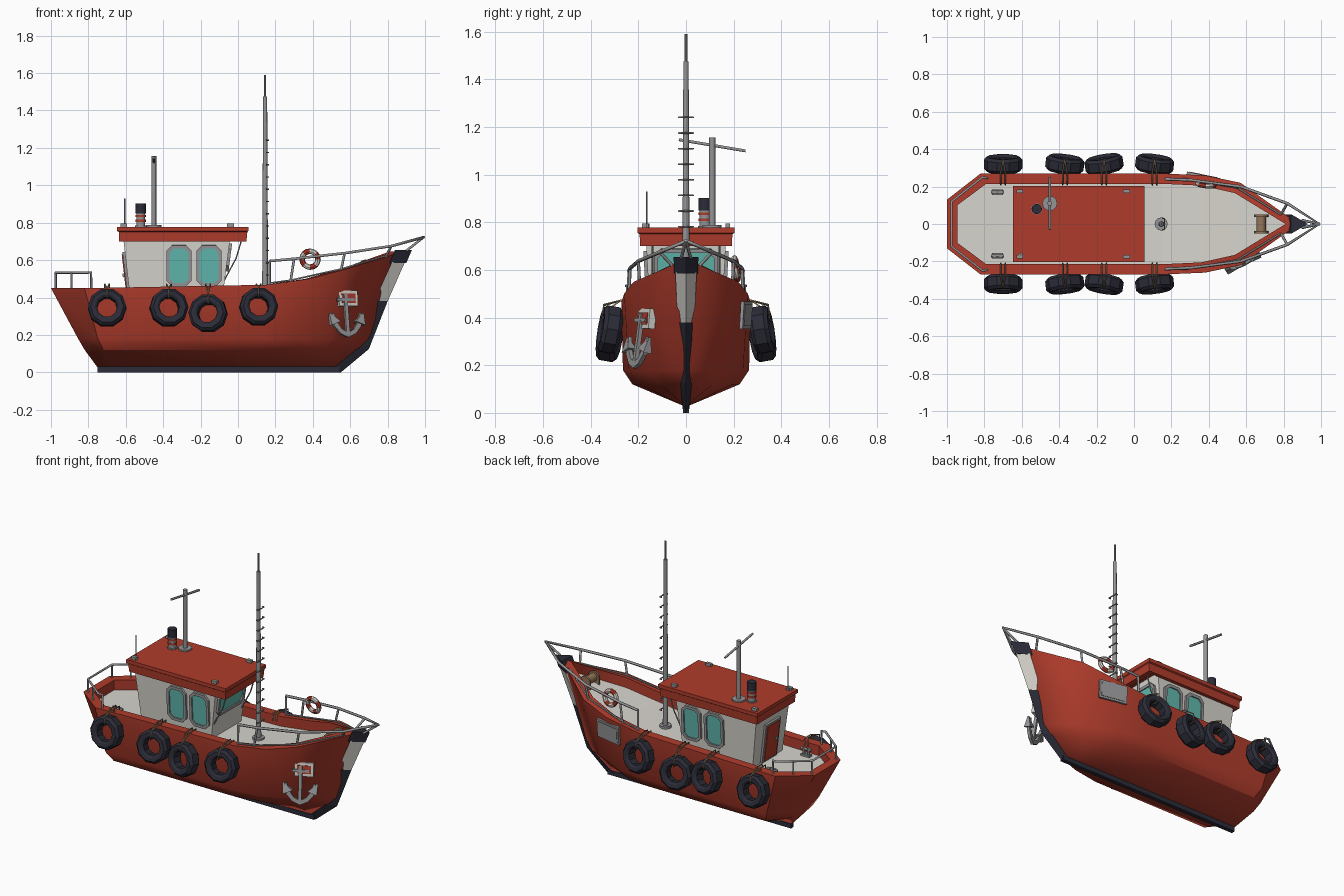
import bpy, bmesh
from math import sin, cos, pi, radians
from mathutils import Matrix, Vector

if "Cube" in bpy.data.objects:
    bpy.data.objects.remove(bpy.data.objects["Cube"])

def mat(name, c):
    m = bpy.data.materials.new(name)
    m.diffuse_color = (*c, 1)
    m.use_nodes = True
    m.node_tree.nodes["Principled BSDF"].inputs["Base Color"].default_value = m.diffuse_color
    return m

RED = mat("red", (.43, .045, .025))
WHITE = mat("white", (.68, .66, .61))
DARK = mat("dark", (.025, .025, .04))
TEAL = mat("teal", (.12, .48, .42))
BROWN = mat("brown", (.3, .18, .1))
ROPE = mat("rope", (.3, .22, .12))
GREY = mat("grey", (.3, .3, .31))
I = Matrix()

def T(x, y, z, rz=0, rx=0, ry=0):
    return (Matrix.Translation((x, y, z)) @ Matrix.Rotation(rz, 4, 'Z')
            @ Matrix.Rotation(ry, 4, 'Y') @ Matrix.Rotation(rx, 4, 'X'))

def finish(name, bm, mats, M=I, smooth=None):
    bmesh.ops.remove_doubles(bm, verts=bm.verts, dist=1e-5)
    bmesh.ops.recalc_face_normals(bm, faces=bm.faces)
    bm.transform(M)
    me = bpy.data.meshes.new(name)
    bm.to_mesh(me)
    bm.free()
    ob = bpy.data.objects.new(name, me)
    bpy.context.collection.objects.link(ob)
    for m in mats:
        if m:
            me.materials.append(m)
    if smooth:
        bpy.ops.object.select_all(action='DESELECT')
        bpy.context.view_layer.objects.active = ob
        ob.select_set(True)
        bpy.ops.object.shade_smooth_by_angle(angle=radians(smooth))
    return ob

def loft(name, rings, mats, ring=True, path=False, cap=True, M=I, smooth=None, band=2):
    bm = bmesh.new()
    vs = [[bm.verts.new(p) for p in r] for r in rings]
    n, k = len(vs), len(vs[0])
    for i in range(n if path else n - 1):
        for j in range(k if ring else k - 1):
            a, b = vs[i], vs[(i + 1) % n]
            f = bm.faces.new((a[j], a[(j + 1) % k], b[(j + 1) % k], b[j]))
            f.material_index = (i // band) % len(mats)
    if cap and not path:
        bm.faces.new(vs[0])
        bm.faces.new(vs[-1])
    return finish(name, bm, mats, M, smooth)

def lathe(name, prof, mats, M=I, n=12, closed=False, smooth=40):
    rings = [[(r * cos(2 * pi * i / n), r * sin(2 * pi * i / n), z) for r, z in prof] for i in range(n)]
    return loft(name, rings, mats, closed, True, False, M, smooth)

def cyl(name, x, y, z0, z1, r0, m=GREY, r1=None, n=12):
    r1 = r0 if r1 is None else r1
    return lathe(name, [(0, z0), (r0, z0), (r1, z1), (0, z1)], [m], T(x, y, 0), n)

def box(name, size, m, M):
    bm = bmesh.new()
    bmesh.ops.create_cube(bm, size=1, matrix=Matrix.Diagonal((*size, 1)))
    return finish(name, bm, [m], M)

def tube(name, pts, r, m=GREY, M=I):
    cu = bpy.data.curves.new(name, 'CURVE')
    cu.dimensions = '3D'
    cu.bevel_depth, cu.bevel_resolution, cu.use_fill_caps = r, 1, True
    sp = cu.splines.new('POLY')
    sp.points.add(len(pts) - 1)
    for p, q in zip(sp.points, pts):
        p.co = (*(M @ Vector(q)), 1)
    cu.materials.append(m)
    ob = bpy.data.objects.new(name, cu)
    bpy.context.collection.objects.link(ob)

def both(pts):
    return pts + [(x, -y, z) for x, y, z in reversed(pts) if y]

def octagon(w, h, y, c=.03):
    w, h = w / 2, h / 2
    q = [(w, h - c), (w - c, h), (c - w, h), (-w, h - c), (-w, c - h), (c - w, -h), (w - c, -h), (w, c - h)]
    return [(x, y, z) for x, z in q]

def window(name, w, h, M):
    a, b = (w, h), (w - .035, h - .035)
    loft(name + "_frame", [octagon(*a, -.01), octagon(*a, .012), octagon(*b, .012, .022), octagon(*b, -.01, .022)],
         [GREY], path=True, M=M)
    loft(name + "_glass", [octagon(*b, -.008, .022), octagon(*b, .004, .022)], [TEAL], M=M)

# hull half: top x,y,z | inner x,y | chine x,y | low x,y | keel x
stations = [(-1, 0, .45, -.945, 0, -.855, 0, -.82, 0, -.75),
            (-1, .13, .45, -.945, .10, -.855, .12, -.82, .10, -.75),
            (-.82, .27, .45, -.79, .215, -.75, .262, -.72, .225, -.67),
            (.15, .27, .468, .15, .215, .12, .265, .1, .225, .1),
            (.38, .26, .50, .36, .205, .31, .24, .28, .195, .25),
            (.57, .22, .55, .54, .165, .5, .15, .46, .11, .4),
            (.88, 0, .645, .81, 0, .71, 0, .67, 0, .53)]
rings = [[(xi, yi, z - .065), (xi, yi, z), (x, y, z), (xc, yc, .18), (xl, yl, .12), (xk, 0, .025)]
         for x, y, z, xi, yi, xc, yc, xl, yl, xk in stations]
hull = loft("hull", rings, [RED], ring=False, cap=False, smooth=32)
mir = hull.modifiers.new("mirror", 'MIRROR')
mir.use_axis = (False, True, False)
loft("deck", [[(s[3], s[4], s[2] - .063), (s[3], -s[4], s[2] - .063)] for s in stations], [WHITE], ring=False, cap=False)

# keel and stem
box("keel", (1.295, .026, .03), DARK, T(-.1025, 0, .015))
def stem(name, pts, m, d):
    loft(name, [[(x, 0, z), (x - d, w, z), (x - d, -w, z)] for x, z, w in pts], [m])
stem("lower_stem", [(.55, 0, .012), (.7, .125, .024), (.8, .38, .035)], DARK, .065)
stem("white_stem", [(.8, .38, .035), (.893, .59, .045)], WHITE, .07)
stem("stem_cap", [(.9, .585, .05), (.93, .655, .052)], DARK, .09)

# cabin walls and roof
def rect(x0, x1, y, z):
    return [(x0, -y, z), (x1, -y, z), (x1, y, z), (x0, y, z)]
loft("cabin_walls", [rect(-.575, -.085, .15, .385), rect(-.615, -.04, .168, .73)], [WHITE])
loft("cabin_roof", [rect(-.6, .01, .17, .735), rect(-.6, .01, .17, .70), rect(-.635, .045, .192, .70),
                    rect(-.637, .05, .195, .75), rect(-.647, .055, .203, .755), rect(-.647, .055, .203, .778)], [RED])
for s in (1, -1):
    for x in (-.315, -.155):
        window("side_window", .135, .22, T(x, s * .161, .57, 0 if s > 0 else pi, -.055))
    tube("front_strut", [(-.08, s * .14, .48), (-.01, s * .14, .61), (.02, s * .14, .71)], .004)
    for x in (-.61, -.04):
        box("roof_lamp", (.035, .02, .018), GREY, T(x, s * .175, .786))
    box("bollard_base", (.06, .03, .012), GREY, T(-.73, s * .17, .394))
    for dx in (-.016, .016):
        cyl("bollard_post", -.73 + dx, s * .17, .39, .44, .01, n=8)
    tube("bollard_bar", [(-.765, s * .17, .432), (-.695, s * .17, .432)], .008)
window("front_window", .27, .15, T(-.053, 0, .615, -pi / 2, -.13))

# rear door
D = T(-.597, 0, .52, 0, 0, -.116)
box("door_frame", (.014, .15, .25), GREY, D)
box("door", (.024, .12, .225), RED, D)
box("door_handle", (.04, .012, .02), GREY, D @ T(0, -.04, 0))

# roof equipment
lathe("funnel", [(0, .77), (.03, .77), (.03, .785), (.024, .785), (.024, .86), (0, .86)], [GREY], T(-.52, .08, 0))
for z in (.805, .83):
    cyl("funnel_band", -.52, .08, z, z + .012, .028, RED)
cyl("funnel_cap", -.52, .08, .85, .902, .027, DARK)
cyl("rear_mast", -.45, .11, .77, 1.157, .013)
cyl("rear_mast_foot", -.45, .11, .775, .788, .04)
tube("rear_mast_bar", [(-.45, -.03, 1.147), (-.45, .25, 1.1)], .007)
cyl("antenna", -.605, -.165, .775, .93, .004, n=6)
cyl("antenna_foot", -.605, -.165, .775, .795, .012, n=8)

# main mast with rungs
cyl("mast", .145, 0, .4, 1.475, .016, r1=.011)
cyl("mast_tip", .145, 0, 1.47, 1.59, .006, n=8)
cyl("mast_foot", .145, 0, .4, .42, .035)
for i in range(12):
    z = .52 + i * .0655
    tube("mast_rung", [(.15, -.03, z), (.163, -.03, z), (.163, .03, z), (.15, .03, z)], .004)

# stern and bow rails
tube("stern_rail", both([(-.785, .245, .45), (-.785, .245, .533), (-.81, .25, .533), (-.975, .12, .533)]), .007)
bow = [(.17, .24, .595), (.3, .235, .607), (.57, .2, .637), (.82, .11, .675), (.992, 0, .722)]
tube("bow_rail", both(bow), .008)
feet = [(.17, .243, .465), (.28, .24, .48), (.55, .195, .54), (.785, .05, .61), (.9, .02, .65)]
for s in (1, -1):
    for y, x in ((.12, -.975), (.19, -.89)):
        tube("stern_post", [(x, s * y, .533), (x, s * y, .445)], .006)
    for a, b in zip(bow, feet):
        tube("bow_post", [(a[0], s * a[1], a[2]), (b[0], s * b[1], b[2])], .007)
    tube("gunwale_pipe", [(x, s * y, z + .012) for x, y, z in feet[:4]], .005)

# tyre fenders hung on ropes
tyre = [(.054, -.028), (.066, -.038), (.088, -.04), (.103, -.024), (.103, .024), (.088, .04), (.066, .038), (.054, .028)]
for x, z, rz in ((-.70, .345, 0), (-.37, .345, -.12), (-.16, .315, .17), (.11, .35, -.13)):
    for s in (1, -1):
        lathe("tyre", tyre, [DARK], T(x, s * .32, z, s * rz, s * .17) @ Matrix.Rotation(pi / 2, 4, 'X'), 10, True, 25)
        for d in (-.012, .012):
            tube("tyre_rope", [(x + d, s * .21, .43), (x + d, s * .215, .472), (x + d, s * .275, .472),
                               (x, s * .345, z + .105), (x, s * .352, z + .05), (x, s * .27, z + .055),
                               (x + d, s * .262, .465)], .004, ROPE)

# life ring on the bow rail
lathe("life_ring", [(.043 + .015 * cos(a * pi / 4), .013 * sin(a * pi / 4)) for a in range(8)], [RED, WHITE],
      T(.385, .21, .605, -.1, .15) @ Matrix.Rotation(pi / 2, 4, 'X'), 16, True)

# winch on the foredeck
W = T(.68, 0, .565)
lathe("winch_drum", [(0, -.05), (.038, -.05), (.038, -.038), (.026, -.038), (.026, .038), (.038, .038), (.038, .05), (0, .05)],
      [BROWN], W @ Matrix.Rotation(pi / 2, 4, 'X'))
for s in (1, -1):
    box("winch_stand", (.075, .01, .07), BROWN, W @ T(0, s * .045, -.02))

# anchor with its hawse plate
A = T(.58, -.2, .305, .47, -.15)
P = T(.585, -.165, .395, .45, -.1)
box("hawse_plate", (.11, .03, .085), WHITE, P)
box("hawse_panel", (.08, .036, .05), RED, P)
box("anchor_shank", (.02, .018, .23), GREY, A)
box("anchor_stock", (.1, .016, .016), GREY, A @ T(0, 0, .085))
arc = [(-.1, -.01), (-.08, -.06), (-.045, -.1), (0, -.12), (.045, -.1), (.08, -.06), (.1, -.01)]
loft("anchor_arms", [[(x, -.009, z), (x, .009, z), (x * .8, .009, z + .025), (x * .8, -.009, z + .025)] for x, z in arc], [GREY], M=A)
for s in (1, -1):
    loft("anchor_fluke", [[(s * .045, -.02, -.035), (s * .045, .02, -.035), (s * .1, .02, -.055), (s * .1, -.02, -.055)],
                          [(s * .098, -.004, .012), (s * .098, .004, .012), (s * .104, .004, .012), (s * .104, -.004, .012)]], [GREY], M=A)

# blank plate on the far bow side
N = T(.37, .252, .41, -.2, -.06)
box("side_plate", (.18, .014, .115), GREY, N)
box("side_plate_panel", (.155, .02, .09), GREY, N)
